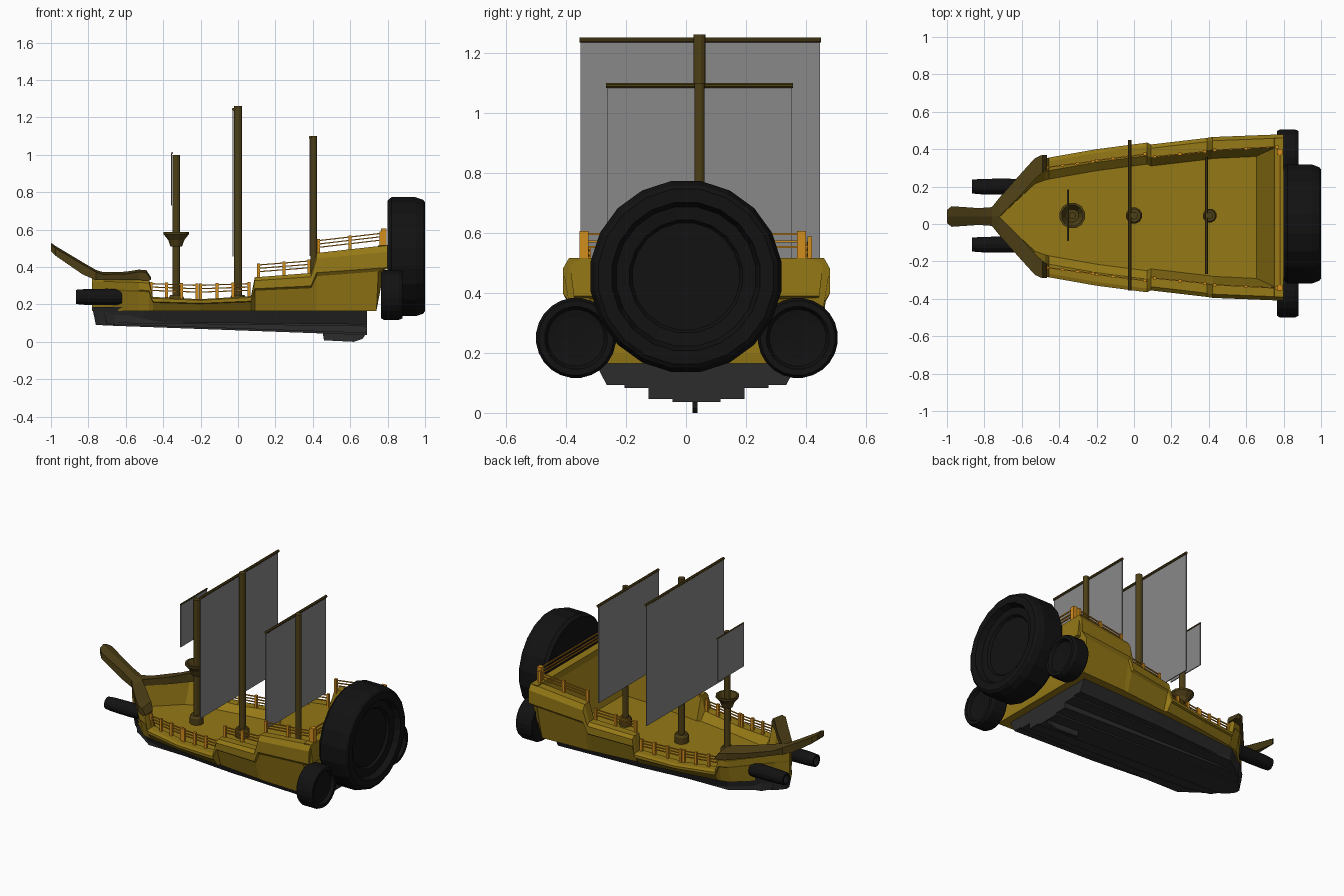
import bpy, bmesh, math
from mathutils import Vector

if "Cube" in bpy.data.objects:
    bpy.data.objects.remove(bpy.data.objects["Cube"])

CY = 0.035      # centre line of the hull
MY = 0.045      # centre line of the masts


def mat(name, r, g, b):
    m = bpy.data.materials.new(name)
    m.diffuse_color = (r, g, b, 1)
    m.use_nodes = True
    m.node_tree.nodes["Principled BSDF"].inputs["Base Color"].default_value = m.diffuse_color
    return m


HULL = mat("ochre", .30, .19, .008)
WOOD = mat("dark_wood", .075, .05, .008)
RAIL = mat("orange", .65, .27, .012)
KEEL = mat("charcoal", .025, .025, .025)
BLACK = mat("black", .006, .006, .006)
CLOTH = mat("sail_grey", .25, .25, .25)


def finish(name, bm, material):
    bmesh.ops.remove_doubles(bm, verts=bm.verts, dist=1e-5)
    bmesh.ops.recalc_face_normals(bm, faces=bm.faces)
    me = bpy.data.meshes.new(name)
    bm.to_mesh(me)
    bm.free()
    ob = bpy.data.objects.new(name, me)
    bpy.context.collection.objects.link(ob)
    me.materials.append(material)
    return ob


def loft(bm, rings, caps=True):
    """Skin closed rings of points."""
    vs = [[bm.verts.new(p) for p in r] for r in rings]
    n = len(vs[0])
    for a, b in zip(vs, vs[1:]):
        for i in range(n):
            j = (i + 1) % n
            bm.faces.new((a[i], a[j], b[j], b[i]))
    if caps:
        bm.faces.new(vs[0])
        bm.faces.new(vs[-1])


def lathe(name, profile, centre, axis, segs, material):
    """Revolve (radius, distance) points around the x or z axis."""
    bm = bmesh.new()
    rings = []
    for r, t in profile:
        ring = []
        for i in range(segs):
            a = 2 * math.pi * (i + .5) / segs
            u, v = max(r, 1e-4) * math.cos(a), max(r, 1e-4) * math.sin(a)
            ring.append(Vector(centre) + (Vector((t, u, v)) if axis == 'x' else Vector((u, v, t))))
        rings.append(ring)
    loft(bm, rings)
    return finish(name, bm, material)


def bar(bm, p, q, w, h=None):
    """Square bar between two points."""
    p, q = Vector(p), Vector(q)
    d = (q - p).normalized()
    side = d.cross(Vector((0, 0, 1)))
    side = side.normalized() if side.length > .01 else Vector((0, 1, 0))
    up = side.cross(d)
    h = h or w
    loft(bm, [[c + side * sx * w / 2 + up * sz * h / 2
               for sx, sz in ((-1, -1), (1, -1), (1, 1), (-1, 1))] for c in (p, q)])


# hull tub: x, outer half width, sheer height
stations = [(-.78, .012, .34), (-.72, .08, .34), (-.53, .295, .335), (-.475, .315, .33),
            (-.455, .32, .24), (-.2, .365, .228), (.07, .40, .245), (.09, .39, .345),
            (.39, .425, .368), (.42, .43, .475), (.79, .445, .517)]
rings = []
for x, w, zt in stations:
    end = x > .7
    h = zt - .165
    half = [(.88 * w, .165, -.05), (.965 * w, .165 + .6 * h, -.04), (w, .165 + .66 * h, .01),
            (w, zt - .1 * h, .01), (w - min(.02, w * .2), zt, .01),
            (max(w - .07, .004), zt, .01), (max(w - .115, .002), .195, -.05)]
    pts = [(x + (s if end else 0), y, z) for y, z, s in half]
    rings.append([(px, CY + y, z) for px, y, z in pts] +
                 [(px, CY - y, z) for px, y, z in reversed(pts)])
bm = bmesh.new()
loft(bm, rings)
finish("hull", bm, HULL)

# stern transom with overhang and sloped inner wall
prof = [(.65, .18), (.745, .48), (.75, .517), (.8, .517), (.8, .39), (.765, .38), (.74, .32), (.74, .165)]
bm = bmesh.new()
loft(bm, [[(x, CY + s * (.38 + .13 * (z - .165)), z) for x, z in prof] for s in (-1, 1)])
finish("stern_transom", bm, HULL)

# forked bow rail joined into a rising prow: x, inner y, outer y, bottom, top
bow = [(-1, 0, .035, .485, .53), (-.975, 0, .055, .46, .512), (-.83, 0, .045, .36, .425),
       (-.76, 0, .05, .33, .385), (-.72, .0, .10, .33, .372), (-.6, .12, .235, .33, .375),
       (-.53, .20, .312, .33, .386), (-.49, .235, .33, .328, .383), (-.465, .255, .33, .33, .345)]
for s, side in ((1, "left"), (-1, "right")):
    bm = bmesh.new()
    loft(bm, [[(x, CY + .005 + s * a, z0), (x, CY + .005 + s * b, z0),
               (x, CY + .005 + s * b, z1 - .012), (x, CY + .005 + s * a, z1)]
              for x, a, b, z0, z1 in bow])
    finish("bow_rail_" + side, bm, WOOD)

# stepped keel plates
outline = [(-.78, .015), (-.76, .04), (-.72, .075), (-.66, .13), (-.5, .25), (.1, .30), (.69, .322)]
for i, (w, zb, zs) in enumerate([(.33, .108, .093), (.24, .102, .083), (.16, .097, .047), (.08, .09, .036)]):
    rings = []
    for x, y in outline:
        y = min(y, w)
        z = zb + (zs - zb) * (x + .78) / 1.47
        low = .93 if i == 0 else 1
        xb = x + (.02 if x < -.7 else 0)
        rings.append([(x, CY - y * (1.08 if i == 0 else 1), .187), (xb, CY - y * low, z),
                      (xb, CY + y * low, z), (x, CY + y * (1.08 if i == 0 else 1), .187)])
    bm = bmesh.new()
    loft(bm, rings)
    finish("keel_plate_%d" % (i + 1), bm, KEEL)

# rudder fin
fin = [(.45, .06), (.46, .008), (.62, 0), (.665, .015), (.69, .05), (.69, .09)]
bm = bmesh.new()
loft(bm, [[(x, CY - .005 + s * .008, z) for x, z in fin] for s in (-1, 1)])
finish("rudder_fin", bm, KEEL)

# masts, bases, yards and sails: x, radius, top, sail x, z range, y range
rig = [("fore", -.33, .02, 1.0, -.355, .73, 1.01, -.09, .185),
       ("main", 0, .021, 1.262, -.026, .455, 1.243, -.355, .45),
       ("aft", .405, .018, 1.10, .384, .46, 1.092, -.267, .357)]
for n, x, r, top, sx, z0, z1, y0, y1 in rig:
    lathe(n + "_mast", [(0, .19), (r, .19), (r, top), (0, top)], (x, MY, 0), 'z', 12, WOOD)
    b = r * 2.1
    lathe(n + "_mast_base", [(0, .19), (b, .19), (b, .235), (b * .8, .25), (0, .25)], (x, MY, 0), 'z', 12, WOOD)
    yr = .005 if n == "fore" else .009
    lathe(n + "_yard", [(0, 0), (yr, 0), (yr, y1 - y0), (0, y1 - y0)], (0, 0, 0), 'z', 8, WOOD)
    yard = bpy.context.collection.objects[n + "_yard"]
    yard.rotation_euler = (-math.pi / 2, 0, 0)
    yard.location = (sx + .003, y0, z1)
    bm = bmesh.new()
    bar(bm, (sx, y0 + .003, (z0 + z1) / 2), (sx, y1 - .003, (z0 + z1) / 2), .006, z1 - z0)
    finish(n + "_sail", bm, CLOTH)

# lookout basket on the fore mast
lathe("lookout_basket", [(0, .51), (.032, .51), (.045, .545), (.07, .575), (.07, .587), (.058, .587),
                         (.035, .545), (0, .545)], (-.33, MY, 0), 'z', 12, WOOD)

# railings along both sides: start and end as x, half width, deck edge height
runs = [((-.465, .268, .245), (-.22, .30, .236), 4), ((-.2, .305, .236), (.06, .338, .245), 4),
        ((.11, .325, .345), (.38, .352, .366), 3), ((.43, .36, .475), (.765, .378, .514), 3)]
bm = bmesh.new()
for s in (1, -1):
    for a, b, n in runs:
        p = Vector((a[0], CY + s * a[1], a[2]))
        q = Vector((b[0], CY + s * b[1], b[2]))
        for i in range(n):
            c = p.lerp(q, i / (n - 1))
            bar(bm, c - Vector((0, 0, .015)), c + Vector((0, 0, .075)), .016)
        for k in (.03, .048, .066):
            bar(bm, p + Vector((0, 0, k)), q + Vector((0, 0, k)), .006)
finish("side_railings", bm, RAIL)

# stern railing
bm = bmesh.new()
for y in (-.34, .385):
    bar(bm, (.78, y, .5), (.78, y, .606), .03)
for z in (.553, .572, .596):
    bar(bm, (.78, -.34, z), (.78, .385, z), .007)
finish("stern_railing", bm, RAIL)

# thrusters at the stern with recessed nozzles
lathe("main_thruster", [(0, .8), (.305, .8), (.322, .82), (.322, .95), (.308, .99), (.295, 1.0), (.25, 1.0),
                        (.235, .965), (.19, .96), (.18, .945), (0, .945)], (0, 0, .455), 'x', 20, BLACK)
small = [(0, .765), (.125, .765), (.134, .78), (.134, .86), (.125, .88), (.105, .88),
         (.095, .86), (.07, .855), (0, .85)]
gun = [(0, -.62), (.042, -.62), (.044, -.7), (.042, -.82), (.038, -.865), (.028, -.865), (.024, -.83), (0, -.83)]
for s, side in ((1, "left"), (-1, "right")):
    lathe("thruster_" + side, small, (0, .003 + s * .37, .25), 'x', 24, BLACK)
    # bow cannon
    lathe("cannon_" + side, gun, (0, MY + s * .155, .24), 'x', 14, BLACK)
